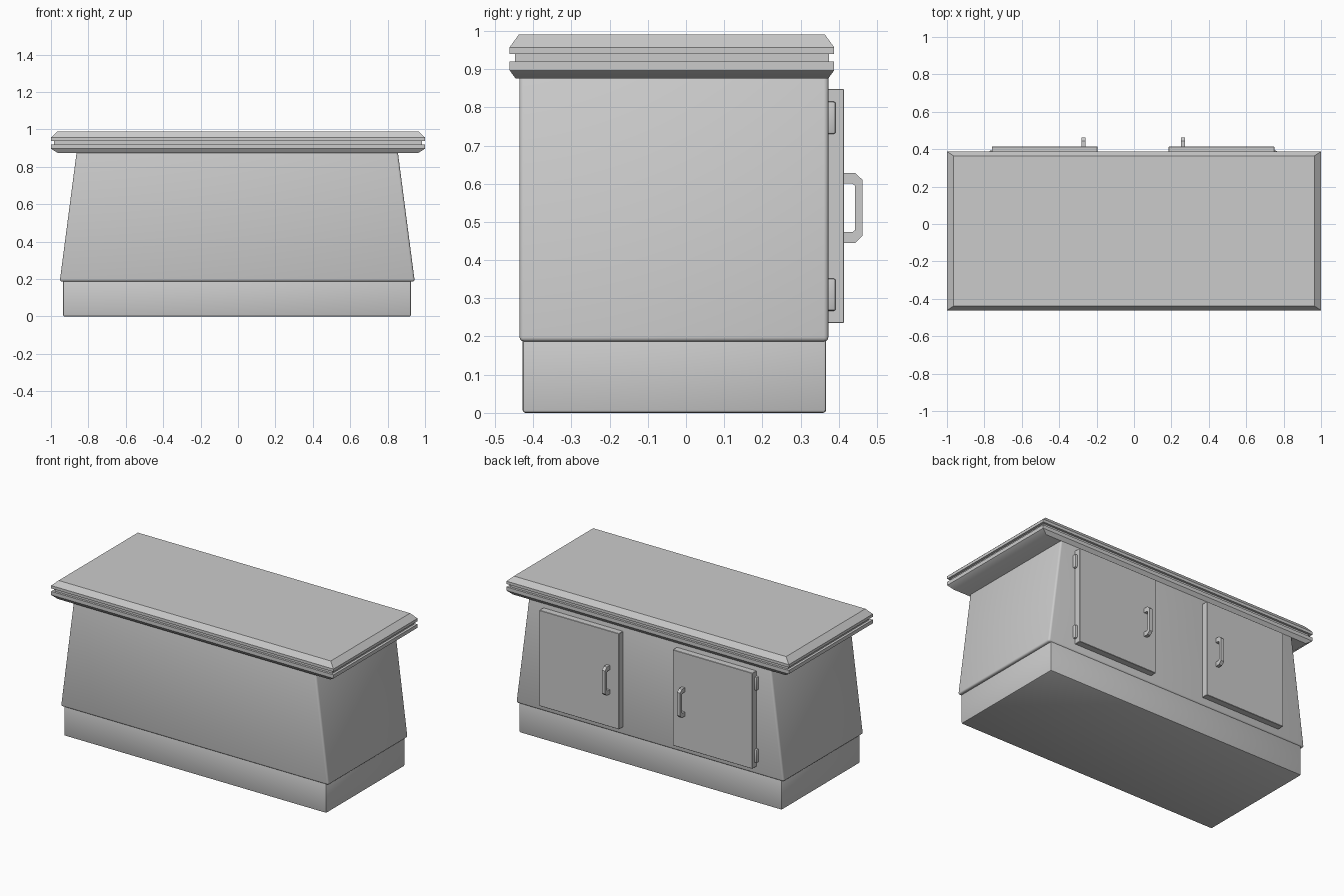
import bpy
import bmesh

cube = bpy.data.objects.get("Cube")
if cube:
    bpy.data.objects.remove(cube)

grey = bpy.data.materials.new("plain grey")
grey.use_nodes = True
COLOUR = (0.6, 0.6, 0.6, 1)
grey.diffuse_color = COLOUR
grey.node_tree.nodes["Principled BSDF"].inputs["Base Color"].default_value = COLOUR


def finish(name, bm, bevel=0, segments=2):
    """Turn a bmesh into a named, optionally rounded object."""
    bmesh.ops.recalc_face_normals(bm, faces=bm.faces[:])
    if bevel:
        bmesh.ops.bevel(bm, geom=bm.edges[:], offset=bevel, segments=segments,
                        profile=0.5, affect='EDGES', clamp_overlap=True)
    mesh = bpy.data.meshes.new(name)
    bm.to_mesh(mesh)
    bm.free()
    mesh.materials.append(grey)
    obj = bpy.data.objects.new(name, mesh)
    bpy.context.collection.objects.link(obj)
    bpy.ops.object.select_all(action='DESELECT')
    obj.select_set(True)
    bpy.context.view_layer.objects.active = obj
    bpy.ops.object.shade_smooth_by_angle(angle=0.6)
    return obj


def stack(name, rings, bevel=0, segments=2):
    """Closed solid through rectangles (x0, x1, y0, y1, z)."""
    bm = bmesh.new()
    loops = [[bm.verts.new((x, y, z)) for x, y in
              ((x0, y0), (x1, y0), (x1, y1), (x0, y1))]
             for x0, x1, y0, y1, z in rings]
    for low, high in zip(loops, loops[1:]):
        for i in range(4):
            j = (i + 1) % 4
            bm.faces.new((low[i], low[j], high[j], high[i]))
    bm.faces.new(loops[0][::-1])
    bm.faces.new(loops[-1])
    return finish(name, bm, bevel, segments)


def box(name, x0, x1, y0, y1, z0, z1, bevel=0, segments=2):
    return stack(name, [(x0, x1, y0, y1, z0), (x0, x1, y0, y1, z1)], bevel, segments)


# Plinth and tapered cabinet
box("plinth", -0.935, 0.925, -0.428, 0.367, 0, 0.2, 0.008)
stack("cabinet_body", [(-0.953, 0.945, -0.436, 0.373, 0.187),
                       (-0.862, 0.854, -0.436, 0.373, 0.885)], 0.012, 3)

# Countertop with a groove round its chamfered rim: (x inset, y inset, z)
rim = [(0.035, 0.016, 0.875), (0, 0, 0.897), (0, 0, 0.92), (0.016, 0.014, 0.92),
       (0.016, 0.014, 0.939), (0, 0, 0.939), (0, 0, 0.957), (0.036, 0.024, 0.99)]
stack("countertop", [(-1 + a, 1 - a, -0.462 + b, 0.388 - b, z) for a, b, z in rim])


def handle(name, x):
    """Chamfered pull bar standing on the door."""
    outer = [(0.41, 0.445), (0.443, 0.445), (0.462, 0.463),
             (0.462, 0.61), (0.443, 0.628), (0.41, 0.628)]
    inner = [(0.41, 0.473), (0.436, 0.473), (0.443, 0.479),
             (0.443, 0.594), (0.436, 0.6), (0.41, 0.6)]
    bm = bmesh.new()
    for a, b in zip(range(5), range(1, 6)):
        bm.faces.new([bm.verts.new((x - 0.011, y, z)) for y, z in
                      (outer[a], outer[b], inner[b], inner[a])])
    bmesh.ops.remove_doubles(bm, verts=bm.verts[:], dist=0.0001)
    side = bmesh.ops.extrude_face_region(bm, geom=bm.faces[:], use_keep_orig=True)
    moved = [v for v in side["geom"] if isinstance(v, bmesh.types.BMVert)]
    bmesh.ops.translate(bm, verts=moved, vec=(0.022, 0, 0))
    finish(name, bm)


# Two doors on the back, each with a pull and a pair of outer hinges
for label, s, shift in (("left", 1, -0.005), ("right", -1, -0.005)):
    def span(a, b):
        return sorted((s * a + shift, s * b + shift))

    box(label + "_door", *span(0.19, 0.755), 0.365, 0.414, 0.235, 0.848, 0.002, 1)
    handle(label + "_door_handle", s * 0.266 + shift)
    for height, z in (("lower", 0.267), ("upper", 0.73)):
        box(f"{label}_{height}_hinge", *span(0.74, 0.77), 0.36, 0.392,
            z, z + 0.085, 0.006)
